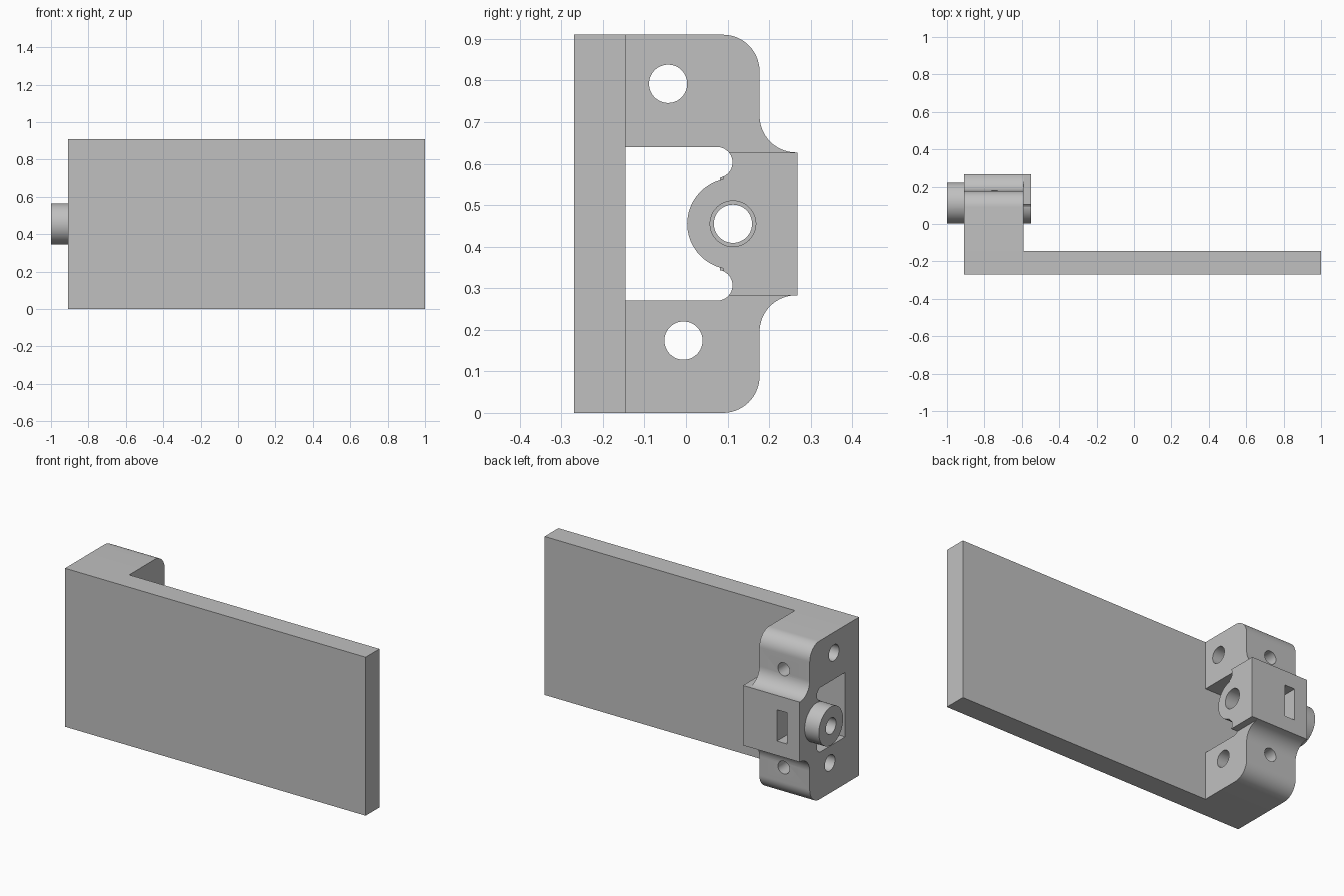
import bpy, bmesh
from math import cos, sin, radians
from mathutils import Matrix

if "Cube" in bpy.data.objects:
    bpy.data.objects.remove(bpy.data.objects["Cube"])

MID = 0.455                          # mirror height of the bracket
LEFT, INNER, LUG = -0.91, -0.59, -0.55
BACK, REAR = -0.145, 0.268           # plate back face, lug rear face
BORE_Y = 0.113

grey = bpy.data.materials.new("light_grey")
grey.use_nodes = True
grey.diffuse_color = (0.53, 0.53, 0.53, 1)
grey.node_tree.nodes["Principled BSDF"].inputs["Base Color"].default_value = grey.diffuse_color


def arc(y, z, r, start, end, steps=14):
    angles = [radians(start + (end - start) * i / steps) for i in range(steps + 1)]
    return [(y + r * cos(a), z + r * sin(a)) for a in angles]


def mirrored(upper):
    """Close a y-z outline by mirroring its upper half."""
    return upper + [(y, 2 * MID - z) for y, z in reversed(upper)]


def finish(name, bm):
    bmesh.ops.recalc_face_normals(bm, faces=bm.faces)
    mesh = bpy.data.meshes.new(name)
    bm.to_mesh(mesh)
    bm.free()
    mesh.materials.append(grey)
    obj = bpy.data.objects.new(name, mesh)
    bpy.context.collection.objects.link(obj)
    return obj


def prism(name, outline, x0, x1):
    bm = bmesh.new()
    face = bm.faces.new([bm.verts.new((x0, y, z)) for y, z in outline])
    ext = bmesh.ops.extrude_face_region(bm, geom=[face])
    moved = [v for v in ext["geom"] if isinstance(v, bmesh.types.BMVert)]
    bmesh.ops.translate(bm, verts=moved, vec=(x1 - x0, 0, 0))
    return finish(name, bm)


def box(name, x0, x1, y0, y1, z0, z1):
    return prism(name, [(y0, z0), (y1, z0), (y1, z1), (y0, z1)], x0, x1)


def rod_x(name, y, z, r, x0, x1):
    return prism(name, arc(y, z, r, 0, 360, 48)[:-1], x0, x1)


def rod_y(name, x, z, r, y0, y1):
    bm = bmesh.new()
    place = Matrix.Translation((x, (y0 + y1) / 2, z)) @ Matrix.Rotation(radians(90), 4, 'X')
    bmesh.ops.create_cone(bm, cap_ends=True, segments=32, radius1=r, radius2=r,
                          depth=y1 - y0, matrix=place)
    return finish(name, bm)


def combine(target, tool, operation):
    mod = target.modifiers.new(operation.lower(), 'BOOLEAN')
    mod.operation, mod.solver, mod.object = operation, 'EXACT', tool
    tool.hide_render = True
    bpy.context.view_layer.objects.active = target
    bpy.ops.object.modifier_apply(modifier=mod.name)
    bpy.data.objects.remove(tool)


# Bracket with rounded outer corners and fillets into the central lug
outline = mirrored([(-0.27, 0.91)] + arc(0.089, 0.822, 0.088, 90, 0)
                   + arc(0.265, 0.715, 0.088, 180, 270) + [(REAR, 0.627)])
body = prism("bracket_plate", outline, LEFT, INNER)

# Long flat plate and the lug that stands proud of the bracket
combine(body, box("plate", LEFT, 1, -0.27, BACK, 0, 0.91), 'UNION')
combine(body, box("lug", -0.8, LUG, 0.09, REAR, 0.283, 0.627), 'UNION')

# Window with rounded ends behind the boss
window = mirrored([(BACK, 0.64)] + arc(0.075, 0.603, 0.037, 90, -80))
combine(body, prism("window", window, -1.1, -0.4), 'DIFFERENCE')

# Round boss through the lug, with its stepped bore
combine(body, rod_x("boss", BORE_Y, MID, 0.11, -1, LUG), 'UNION')
combine(body, rod_x("bore", BORE_Y, MID, 0.046, -1.1, -0.4), 'DIFFERENCE')
combine(body, rod_x("wide_bore", BORE_Y, MID, 0.055, -0.8, -0.4), 'DIFFERENCE')

# Nut slot entering from the rear, with a hexagonal end
slot = mirrored([(0.4, MID + 0.09), (0.07, MID + 0.09), (0.018, MID + 0.004)])
combine(body, prism("nut_slot", slot, -0.828, -0.765), 'DIFFERENCE')

# Cross holes through the two arms, and screw holes from the rear
for y, z in ((-0.043, 0.792), (-0.006, 0.174)):
    combine(body, rod_x("cross_hole", y, z, 0.046, -1.1, -0.4), 'DIFFERENCE')
for z in (0.737, 0.173):
    combine(body, rod_y("screw_hole", -0.745, z, 0.037, -0.1, 0.4), 'DIFFERENCE')

bpy.ops.object.select_all(action='DESELECT')
body.select_set(True)
bpy.context.view_layer.objects.active = body
bpy.ops.object.shade_smooth_by_angle(angle=radians(30))
